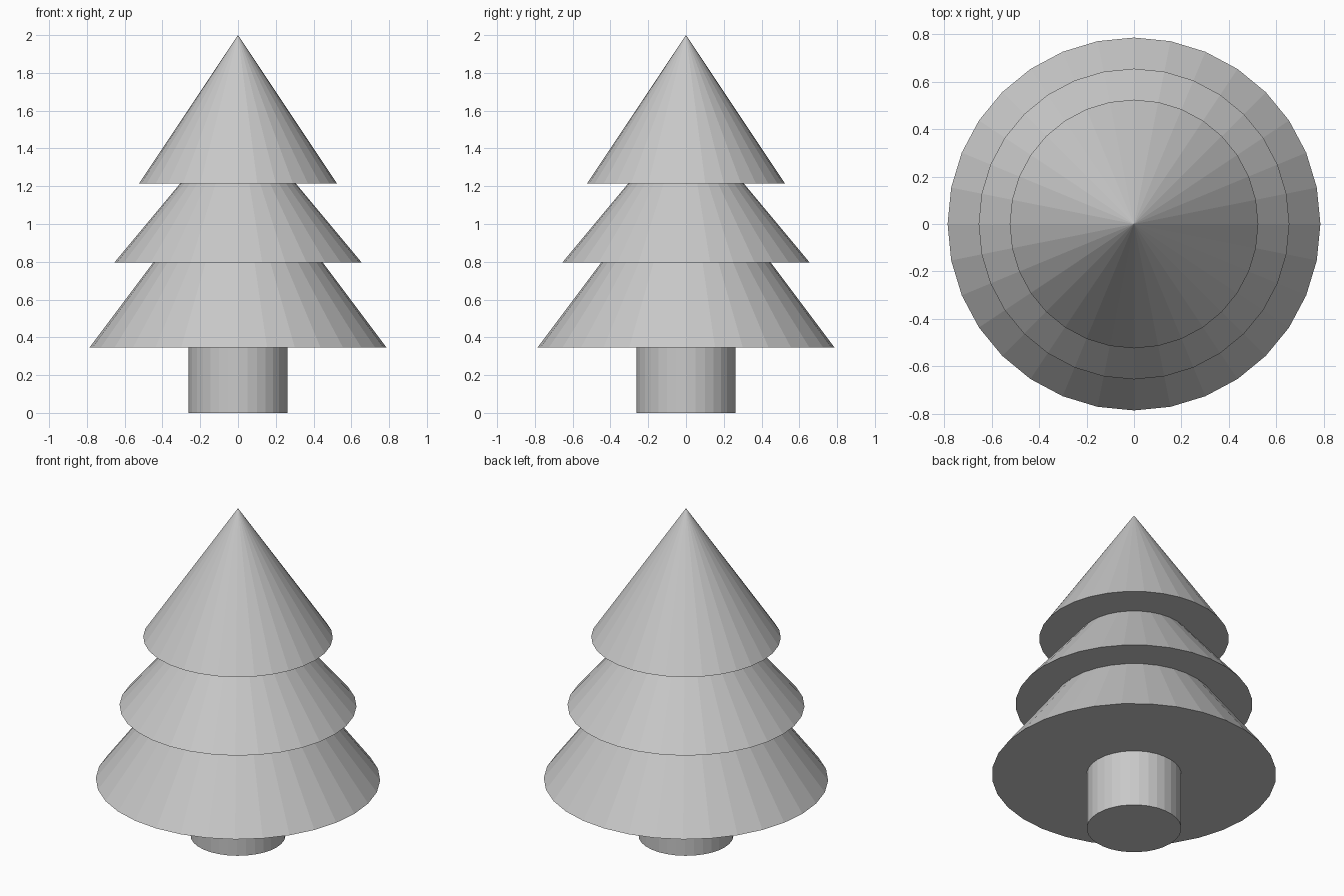
import bpy
import math

cube = bpy.data.objects.get("Cube")
if cube:
    bpy.data.objects.remove(cube, do_unlink=True)

SIDES = 32
UNIT = 0.2623  # trunk radius; the other sizes are multiples of it

# One plain grey for the whole tree
grey = bpy.data.materials.new("light_grey")
grey.use_nodes = True
colour = (0.58, 0.58, 0.58, 1.0)
grey.diffuse_color = colour
grey.node_tree.nodes["Principled BSDF"].inputs["Base Color"].default_value = colour


def add_round(name, bottom, height, radius, top_radius):
    """Flat-shaded cone or cylinder standing on the given height."""
    bpy.ops.mesh.primitive_cone_add(
        vertices=SIDES, radius1=radius, radius2=top_radius, depth=height,
        end_fill_type='NGON', location=(0, 0, bottom + height / 2))
    obj = bpy.context.object
    obj.name = name
    obj.data.name = name
    obj.data.materials.append(grey)
    return obj


# Trunk, ending just inside the lowest tier
add_round("trunk", 0.0, 0.40, UNIT, UNIT)

# Overlapping foliage tiers: name, base height, height, radius
tiers = [
    ("lower_foliage", 0.345, 4 * UNIT, 3 * UNIT),
    ("middle_foliage", 0.795, 3 * UNIT, 2.5 * UNIT),
    ("upper_foliage", 2 - 3 * UNIT, 3 * UNIT, 2 * UNIT),
]
for name, bottom, height, radius in tiers:
    add_round(name, bottom, height, radius, 0.0)
